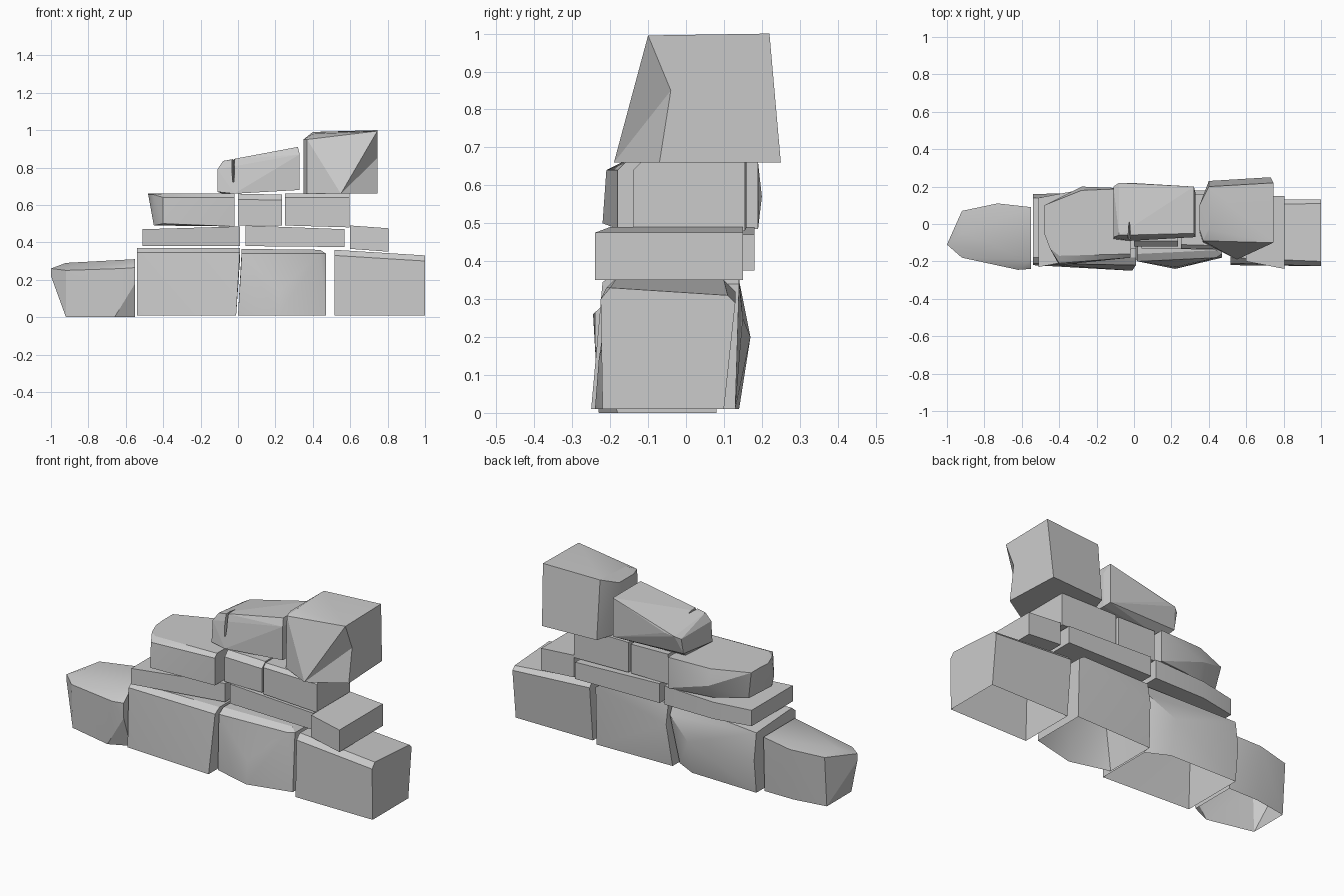
import bpy
import bmesh
from math import radians
from mathutils import Vector

cube = bpy.data.objects.get("Cube")
if cube:
    bpy.data.objects.remove(cube, do_unlink=True)

grey = bpy.data.materials.new("stone grey")
grey.use_nodes = True
colour = (0.6, 0.6, 0.6, 1)
grey.diffuse_color = colour
grey.node_tree.nodes["Principled BSDF"].inputs["Base Color"].default_value = colour


def stone(name, sections, dent=None, depth=0.0):
    """Chiselled block wrapped around (y, z) outlines placed along x.

    Blocks resting on the ground are left open underneath. The corner
    nearest to dent is pushed back by depth.
    """
    bm = bmesh.new()
    for x, outline in sections.items():
        for y, z in outline:
            bm.verts.new((x, y, z))
    hull = bmesh.ops.convex_hull(bm, input=bm.verts[:])
    unused = set(hull["geom_interior"]) | set(hull["geom_unused"])
    loose = [v for v in unused if isinstance(v, bmesh.types.BMVert) and v.is_valid]
    bmesh.ops.delete(bm, geom=loose, context="VERTS")
    bmesh.ops.dissolve_limit(bm, angle_limit=radians(4), verts=bm.verts[:], edges=bm.edges[:])
    bmesh.ops.recalc_face_normals(bm, faces=bm.faces[:])
    underside = [f for f in bm.faces if f.normal.z < -.8 and f.calc_center_median().z < .05]
    bmesh.ops.delete(bm, geom=underside, context="FACES")
    if dent:
        corner = min(bm.verts, key=lambda v: (v.co - Vector(dent)).length)
        corner.co.y += depth
    mesh = bpy.data.meshes.new(name)
    bm.to_mesh(mesh)
    bm.free()
    mesh.materials.append(grey)
    block = bpy.data.objects.new(name, mesh)
    bpy.context.collection.objects.link(block)
    bpy.ops.object.select_all(action="DESELECT")
    block.select_set(True)
    bpy.context.view_layer.objects.active = block
    bpy.ops.object.shade_smooth_by_angle(angle=radians(25))
    return block


def slab(front, back, low, high, chamfer=0.0):
    """Rectangular outline with an optional chamfer on its upper front edge."""
    outline = [(front, low), (back, low), (back, high), (front, high - chamfer)]
    if chamfer:
        outline.append((front + chamfer, high))
    return outline


# Bottom course: four large blocks, open underneath
stone("base_end_right", {
    -1: [(-.11, .22), (-.11, .26)],
    -.92: [(-.17, 0), (.05, 0), (.07, .285), (-.05, .29), (-.18, .25)],
    -.73: [(.11, .295), (.08, 0)],
    -.66: [(-.23, 0)],
    -.62: [(-.245, .26)],
    -.55: [(-.18, 0), (.08, 0), (.09, .31), (-.19, .31), (-.24, .18), (-.24, .265)],
})
stone("base_inner_right", {
    -.54: [(-.22, .01), (.14, .01), (.16, .2), (.14, .35), (-.18, .37), (-.21, .345)],
    -.13: [(.13, .01), (.17, .2)],
    -.01: [(-.25, .01), (.07, .01)],
    .01: [(-.22, .345), (-.18, .37), (.1, .37), (.13, .3)],
})
stone("base_inner_left", {
    0: [(-.18, .01), (.12, .01)],
    .02: [(-.2, .34), (-.16, .365), (.13, .365), (.15, .25)],
    .22: [(-.24, .01), (-.23, .14)],
    .44: [(-.18, .34), (-.14, .36), (.14, .36)],
    .47: [(-.18, .01), (.13, .01), (.14, .34), (-.16, .34)],
})
stone("base_end_left", {
    .515: [(-.22, .01), (.1, .01), (.13, .32), (-.21, .33), (-.18, .36), (.1, .35)],
    1: [(-.22, .01), (.1, .01), (.13, .29), (.11, .31), (-.2, .33), (-.225, .3)],
})

# Second course: thin slabs
stone("thin_slab_right", {
    -.51: slab(-.23, .14, .38, .47),
    -.3: slab(-.18, .18, .38, .475),
    .01: slab(-.13, .18, .38, .485),
})
stone("thin_slab_left", {
    .04: slab(-.13, .18, .38, .49),
    .57: slab(-.14, .18, .375, .47),
})
stone("small_step_block", {
    .6: slab(-.2, .15, .365, .49),
    .805: slab(-.24, .15, .35, .475),
})

# Third course
stone("middle_block_right", {
    -.48: [(.01, .66), (.1, .66), (-.05, .655)],
    -.45: [(-.13, .49), (.08, .5), (-.13, .655)],
    -.4: [(-.22, .5), (-.21, .64), (-.17, .66)],
    -.28: [(.2, .57), (.18, .66), (.16, .49)],
    -.02: slab(-.18, .19, .485, .66, .02),
})
stone("middle_block_centre", {
    0: slab(-.12, .16, .49, .66, .03),
    .235: slab(-.12, .16, .49, .655, .03),
})
stone("middle_block_left", {
    .25: slab(-.13, .16, .49, .66, .02),
    .595: slab(-.14, .155, .48, .66, .02),
})

# Top course
top_right = stone("top_block_right", {
    -.11: [(-.08, .67), (-.07, .79), (.18, .7), (.2, .79)],
    -.08: [(-.06, .835), (.22, .805), (.12, .66)],
    -.02: [(-.09, .66), (-.06, .845), (.22, .81)],
    .32: slab(-.05, .2, .69, .91),
    .33: slab(-.07, .16, .68, .87),
})
top_right.data.shade_flat()
stone("top_block_left", {
    .35: [(-.04, .66), (.08, .66), (-.03, .95), (.1, .95)],
    .37: [(-.1, .66), (-.09, .95)],
    .4: [(.23, .66), (.2, .99), (-.03, .98)],
    .55: [(-.19, .66)],
    .73: [(.25, .66)],
    .745: [(-.07, .66), (-.11, .85), (-.1, .995), (.22, 1)],
}, dent=(.745, -.11, .85), depth=.07)

# Wedge-shaped crack in the upper right block
crack = stone("crack_cutter", {
    -.035: [(-.12, .73), (-.12, .9)],
    -.025: [(-.06, .72), (.05, .9)],
    -.015: [(-.12, .73), (-.12, .9)],
})
crack.data.shade_flat()
crack.hide_render = True
crack.hide_viewport = True
cut = top_right.modifiers.new("crack", "BOOLEAN")
cut.operation = "DIFFERENCE"
cut.object = crack
